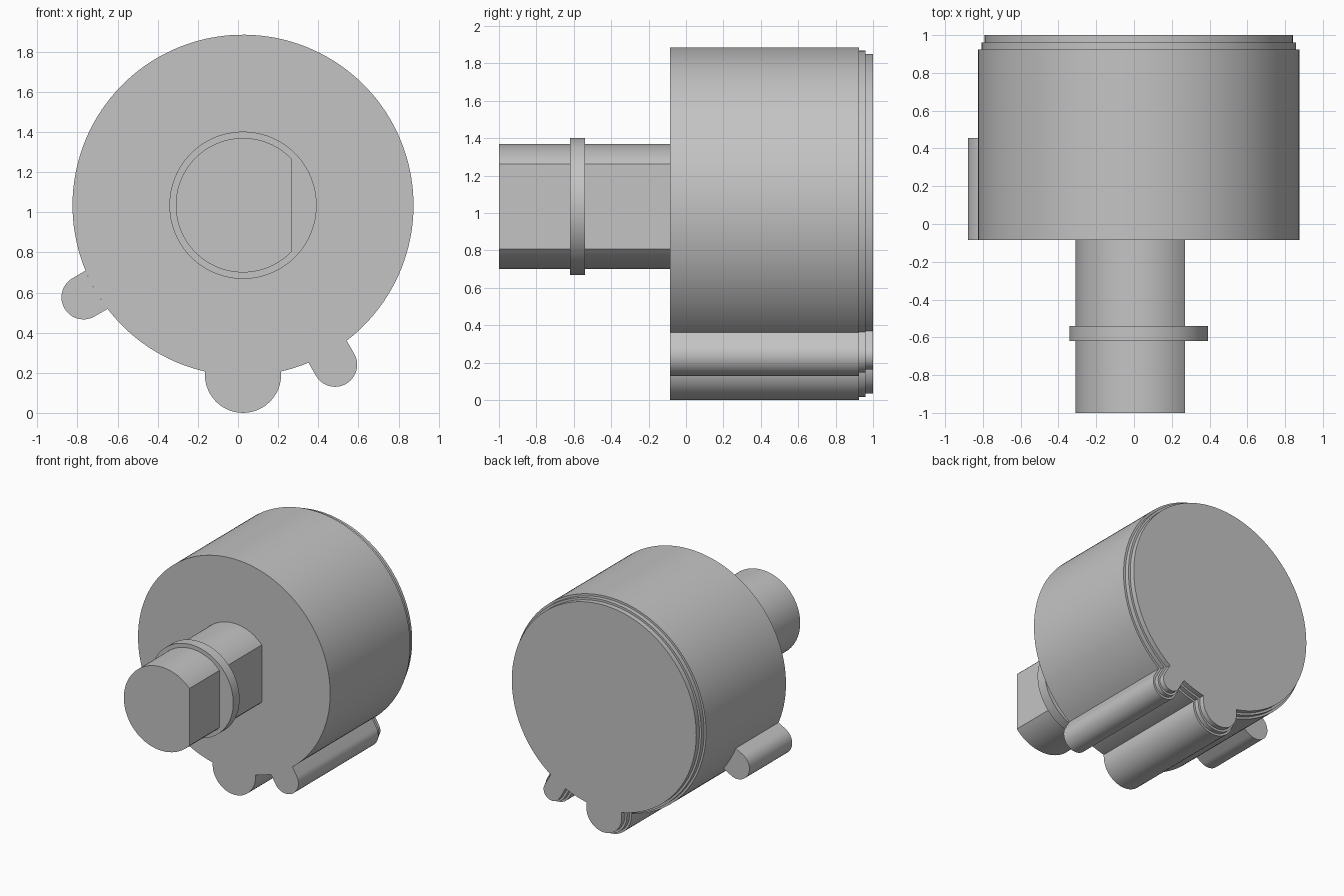
import bpy, bmesh
from math import sin, cos, asin, acos, radians, pi

if "Cube" in bpy.data.objects:
    bpy.data.objects.remove(bpy.data.objects["Cube"])

CX, CZ = 0.025, 1.035      # shared axis of body and shaft
BODY_R = 0.85
FRONT = -0.085             # front face of the body

grey = bpy.data.materials.new("light grey")
grey.use_nodes = True
grey.diffuse_color = (0.55, 0.55, 0.55, 1)
grey.node_tree.nodes["Principled BSDF"].inputs["Base Color"].default_value = (0.55, 0.55, 0.55, 1)


def arc(cx, cz, r, start, end, n):
    return [(cx + r * cos(start + (end - start) * i / n),
             cz + r * sin(start + (end - start) * i / n)) for i in range(n + 1)]


def loft(name, layers):
    """Join equal-length (y, outline) layers into a capped solid."""
    bm = bmesh.new()
    rings = [[bm.verts.new((x, y, z)) for x, z in pts] for y, pts in layers]
    n = len(rings[0])
    for a, b in zip(rings, rings[1:]):
        for i in range(n):
            j = (i + 1) % n
            bm.faces.new((a[i], a[j], b[j], b[i]))
    bm.faces.new(rings[0])
    bm.faces.new(rings[-1])
    bmesh.ops.recalc_face_normals(bm, faces=bm.faces)
    mesh = bpy.data.meshes.new(name)
    bm.to_mesh(mesh)
    bm.free()
    mesh.materials.append(grey)
    obj = bpy.data.objects.new(name, mesh)
    bpy.context.collection.objects.link(obj)
    bpy.ops.object.select_all(action='DESELECT')
    obj.select_set(True)
    bpy.context.view_layer.objects.active = obj
    bpy.ops.object.shade_smooth_by_angle(angle=radians(25))
    return obj


def lug(angle, dist, r):
    """Round-ended lug outline, pointing away from the body axis."""
    return arc(CX + dist * cos(angle), CZ + dist * sin(angle), r,
               angle - pi / 2, angle + pi / 2, 24)


BOTTOM = (radians(270), 0.845, 0.19)
RIGHT = (radians(300), 0.918, 0.11)
LEFT = (radians(210), 0.918, 0.11)


def body_outline(inset):
    """Disc with bottom and right lugs, shrunk evenly by inset."""
    R = BODY_R - inset
    (a1, d1, r1), (a2, d2, r2) = BOTTOM, RIGHT
    r1, r2 = r1 - inset, r2 - inset
    h1, h2 = asin(r1 / R), asin(r2 / R)
    return (arc(CX, CZ, R, a2 + h2, a1 - h1 + 2 * pi, 120) + lug(a1, d1, r1)
            + arc(CX, CZ, R, a1 + h1, a2 - h2, 8) + lug(a2, d2, r2))


# Main body with two stepped rims at the back
loft("body", [(y, body_outline(d)) for y, d in (
    (FRONT, 0), (0.925, 0), (0.925, 0.017), (0.96, 0.017), (0.96, 0.034), (1.0, 0.034))])

# Short side lug, seated on the body's curve
half = asin(LEFT[2] / BODY_R)
side = lug(*LEFT) + arc(CX, CZ, BODY_R, LEFT[0] + half, LEFT[0] - half, 8)
loft("left_lug", [(FRONT, side), (0.455, side)])

# Shaft with a flat on its left
flat = acos(0.245 / 0.335)
shaft = arc(CX, CZ, 0.335, flat, 2 * pi - flat, 80)
loft("shaft", [(-1.0, shaft), (FRONT, shaft)])

# Collar around the shaft
ring = arc(CX, CZ, 0.367, 0, 2 * pi, 96)[:-1]
loft("collar", [(-0.62, ring), (-0.54, ring)])
